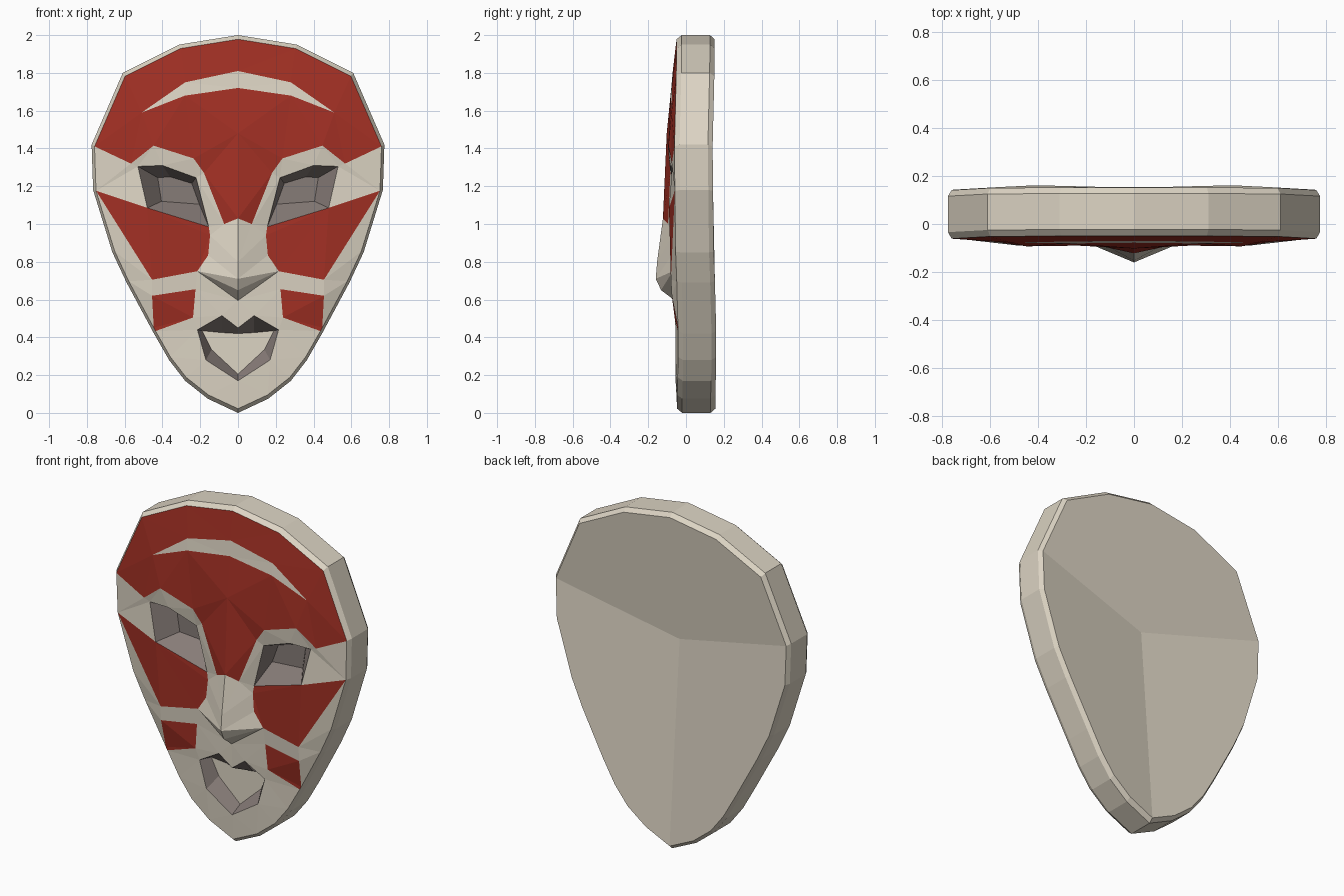
import bpy, bmesh
from mathutils import Vector
from mathutils.geometry import delaunay_2d_cdt

if "Cube" in bpy.data.objects:
    bpy.data.objects.remove(bpy.data.objects["Cube"])

# Right half of the outline, top to chin, as (x, z), and its slight warp in depth
outline = [(0, 2), (.31, 1.95), (.61, 1.8), (.775, 1.42), (.767, 1.18), (.665, .85),
           (.59, .69), (.445, .42), (.365, .28), (.28, .17), (.16, .075), (0, 0)]
warp = [-.003, -.003, -.005, -.014, -.012, -.008, -.002, .005, .005, .003, 0, 0]
inner = [(round(x * .98, 4), round(1 + (z - 1) * .978, 4)) for x, z in outline]

points, edges, depth = [], [], {}


def line(pts, closed=False):
    """Register points (x, z, optional y) and constrain the edges between them."""
    ids = []
    for p in pts:
        key = (p[0], p[1])
        if key not in depth:
            depth[key] = p[2]
            points.append(key)
        ids.append(points.index(key))
    edges.extend(zip(ids, ids[1:]))
    if closed:
        edges.append((ids[-1], ids[0]))
    return [(p[0], p[1]) for p in pts]


def inside(p, poly):
    hit = False
    for (x1, z1), (x2, z2) in zip(poly, poly[1:] + poly[:1]):
        if (z1 > p[1]) != (z2 > p[1]) and p[0] < (x2 - x1) * (p[1] - z1) / (z2 - z1) + x1:
            hit = not hit
    return hit


# Face edge and openings
face = line([(x, z, -.047 + w) for (x, z), w in zip(inner, warp)])
eye = line([(.53, 1.305, -.073), (.4, 1.31, -.085), (.222, 1.245, -.075),
            (.155, .985, -.07), (.48, 1.085, -.09)], True)
mouth = line([(0, .45, -.055), (.085, .515, -.06), (.215, .44, -.055),
              (.17, .28, -.055), (0, .17, -.055)])

# Nose ridge, wings and underside
line([(0, 1.48, -.102), (0, 1.03, -.122), (0, .8, -.153), (0, .71, -.16),
      (0, .65, -.132), (0, .595, -.06), (0, .45)])
line([(0, .65), (.215, .75, -.07), (0, .595)])

# Painted patches
forehead = line(face[:4] + [(.567, 1.32, -.075), (.447, 1.415, -.093), (.235, 1.347, -.09),
                            (.18, 1.27, -.083), (.073, 1.0, -.095), (0, 1.03)])
stripe = line([(0, 1.81, -.07), (.28, 1.75, -.073), (.51, 1.59, -.077),
               (.28, 1.68, -.081), (0, 1.72, -.078)])
cheek = line([face[4], (.48, 1.085), (.155, .985), (.148, .94, -.072), (.158, .835, -.075),
              (.215, .75), (.455, .705, -.08)], True)
jaw = line([(.225, .655, -.065), (.455, .62, -.075), (.445, .43, -.053), (.238, .505, -.06)], True)

# Front surface: material 0 bare, 1 red, 2 dark recess
bm = bmesh.new()
co, _, tris, origin, _, _ = delaunay_2d_cdt([Vector(p) for p in points], edges, [], 0, 1e-5)
verts, lookup = [], {}
for c, ids in zip(co, origin):
    key = points[ids[0]] if ids else min(points, key=lambda p: (Vector(p) - c).length)
    v = bm.verts.new((c.x, depth[key], c.y))
    verts.append(v)
    for i in ids:
        lookup[points[i]] = v
for t in tris:
    mid = sum((co[i] for i in t), Vector((0, 0))) / 3
    if not inside(mid, face) or inside(mid, eye) or inside(mid, mouth):
        continue
    f = bm.faces.new([verts[i] for i in t])
    red = (inside(mid, forehead) and not inside(mid, stripe)) or inside(mid, cheek) or inside(mid, jaw)
    f.material_index = int(red)


def bridge(a, b, closed=False, mat=0):
    n = len(a)
    for i in range(n if closed else n - 1):
        j = (i + 1) % n
        bm.faces.new((a[i], a[j], b[j], b[i])).material_index = mat


def ring(pts, y):
    return [bm.verts.new((x, y, z)) for x, z in pts]


def warped(pts, y):
    return [bm.verts.new((x, y + w, z)) for (x, z), w in zip(pts, warp)]


# Eye and mouth recesses
eye_floor = ring([(.425, 1.245), (.36, 1.25), (.245, 1.215), (.205, 1.105), (.405, 1.12)], .03)
bridge([lookup[p] for p in eye], eye_floor, True, 2)
bm.faces.new(eye_floor).material_index = 2
mouth_floor = ring([(0, .42), (.085, .425), (.19, .435), (.14, .335), (0, .205)], .02)
bridge([lookup[p] for p in mouth], mouth_floor, False, 2)
bm.faces.new(mouth_floor)

# Bevelled rim
rings = [[lookup[p] for p in face], warped(outline, -.02), warped(outline, .13), warped(inner, .155)]
for a, b in zip(rings, rings[1:]):
    bridge(a, b)

# Mirror to the other half
bmesh.ops.mirror(bm, geom=bm.verts[:] + bm.edges[:] + bm.faces[:], axis='X', merge_dist=1e-4)
bmesh.ops.remove_doubles(bm, verts=bm.verts[:], dist=1e-4)

# Dished back: one large facet above and one on each side, meeting at a hub
bm.verts.ensure_lookup_table()
def back(p, side, w):
    spot = Vector((p[0] * side, .155 + w, p[1]))
    return min(bm.verts, key=lambda v: (v.co - spot).length)
right = [back(p, 1, w) for p, w in zip(inner, warp)]
left = [back(p, -1, w) for p, w in zip(inner, warp)]
hub = bm.verts.new((0, .06, 1.22))
bm.faces.new(left[3:0:-1] + right[:4] + [hub])
bm.faces.new(right[3:] + [hub])
bm.faces.new(left[3:] + [hub])
bmesh.ops.recalc_face_normals(bm, faces=bm.faces[:])

mesh = bpy.data.meshes.new("mask")
bm.to_mesh(mesh)
bm.free()
for name, colour in (("bare_stone", (.72, .66, .55, 1)), ("red_paint", (.37, .03, .018, 1)),
                     ("recess_dark", (.24, .2, .185, 1))):
    mat = bpy.data.materials.new(name)
    mat.diffuse_color = colour
    mat.use_nodes = True
    mat.node_tree.nodes["Principled BSDF"].inputs["Base Color"].default_value = mat.diffuse_color
    mesh.materials.append(mat)
bpy.context.collection.objects.link(bpy.data.objects.new("mask", mesh))
